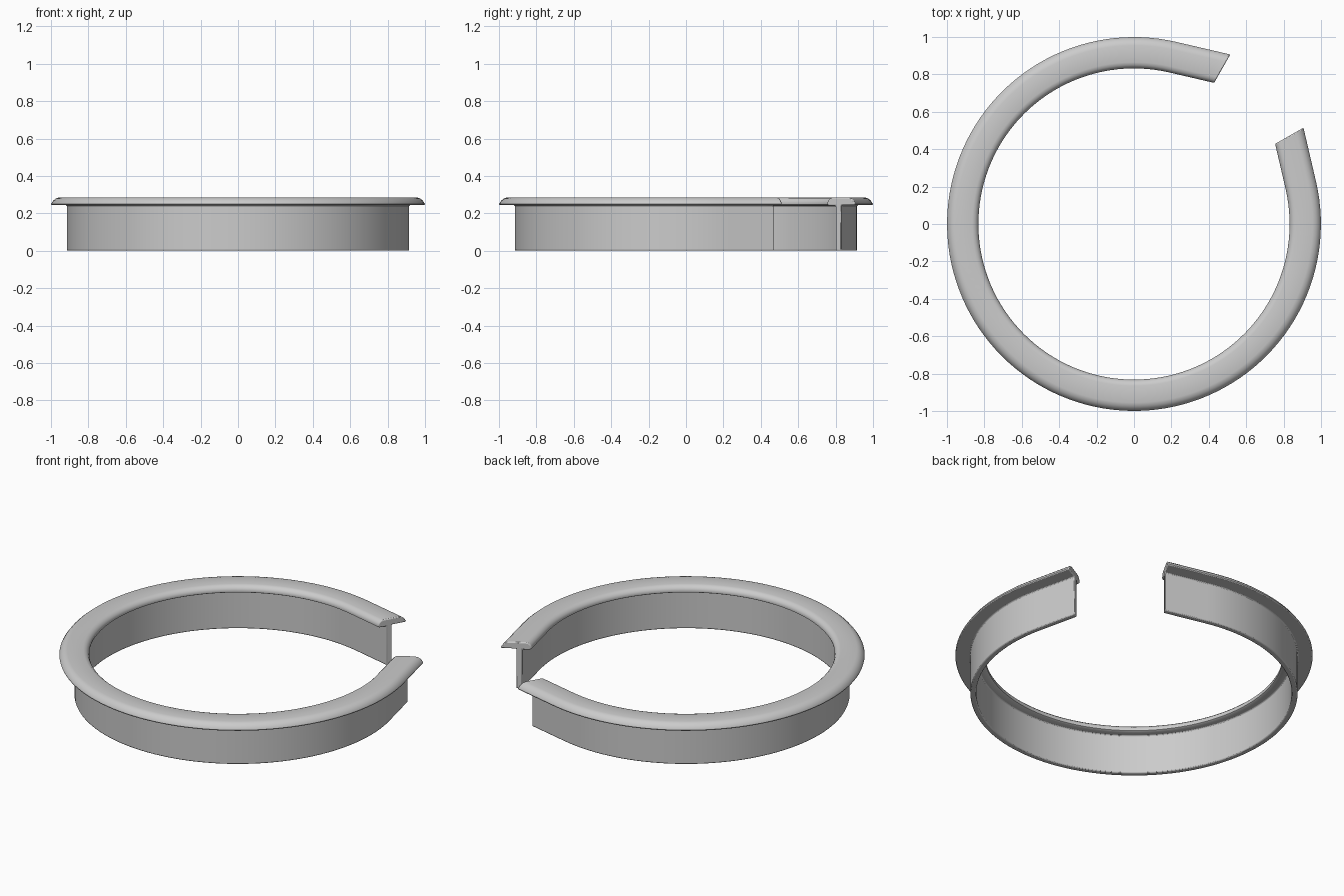
import bpy, bmesh, math

if "Cube" in bpy.data.objects:
    bpy.data.objects.remove(bpy.data.objects["Cube"])

# Cross-section (radius, height): thin wall with an overhanging rounded rim
profile = [
    (0.882, 0.0), (0.915, 0.0), (0.915, 0.244),
    (1.0, 0.244), (0.999, 0.252), (0.988, 0.268), (0.974, 0.280), (0.955, 0.285),
    (0.865, 0.285), (0.850, 0.281), (0.838, 0.270), (0.832, 0.256),
    (0.834, 0.246), (0.842, 0.241), (0.882, 0.241),
]

SEGMENTS = 120
START, END = 60.4, 389.6      # open gap faces +x +y
STRAIGHT = 16.5               # last degrees of each end run straight


def flare(angle):
    """Radius factor that turns each end into a tangent line."""
    from_end = min(angle - START, END - angle)
    return 1 / math.cos(math.radians(max(0, STRAIGHT - from_end)))


# Split ring: profile swept round the arc
bm = bmesh.new()
rings = []
for i in range(SEGMENTS + 1):
    deg = START + (END - START) * i / SEGMENTS
    a, f = math.radians(deg), flare(deg)
    rings.append([bm.verts.new((r * f * math.cos(a), r * f * math.sin(a), z))
                  for r, z in profile])
n = len(profile)
for p, q in zip(rings, rings[1:]):
    for j in range(n):
        k = (j + 1) % n
        bm.faces.new((p[j], p[k], q[k], q[j]))
bm.faces.new(rings[0])
bm.faces.new(rings[-1][::-1])
bmesh.ops.recalc_face_normals(bm, faces=bm.faces)
mesh = bpy.data.meshes.new("split_ring")
bm.to_mesh(mesh)
bm.free()
ring = bpy.data.objects.new("split_ring", mesh)
bpy.context.collection.objects.link(ring)

# Softened edges on wall foot and end caps
bevel = ring.modifiers.new("soft_edges", 'BEVEL')
bevel.width = 0.006
bevel.segments = 2
bevel.limit_method = 'ANGLE'
bevel.angle_limit = math.radians(55)

bpy.context.view_layer.objects.active = ring
ring.select_set(True)
bpy.ops.object.shade_smooth_by_angle(angle=math.radians(40))
